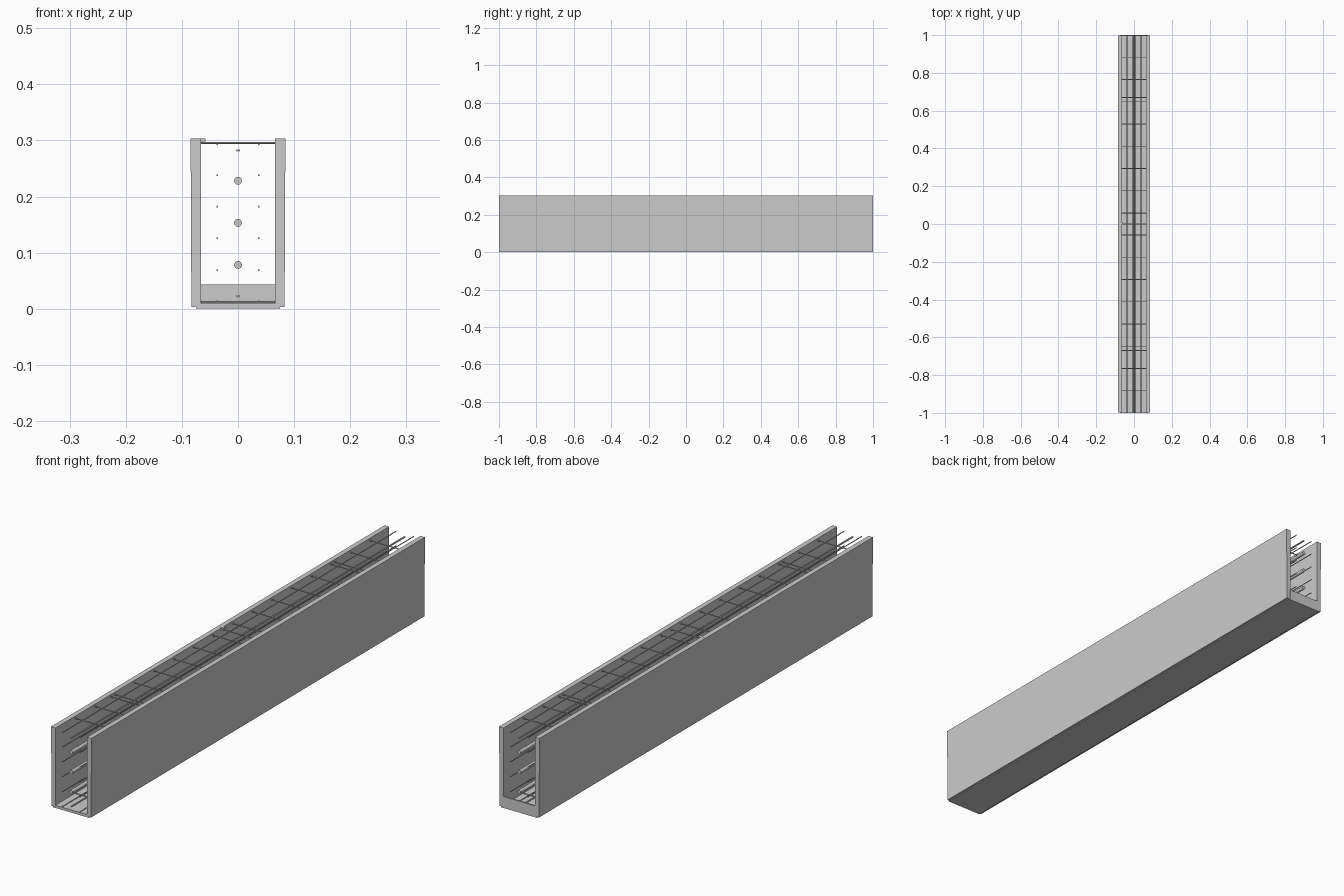
import bpy, math

if "Cube" in bpy.data.objects:
    bpy.data.objects.remove(bpy.data.objects["Cube"])

def box(name, x0, x1, y0, y1, z0, z1):
    bpy.ops.mesh.primitive_cube_add(size=1, location=((x0+x1)/2, (y0+y1)/2, (z0+z1)/2))
    o = bpy.context.object
    o.name = name
    o.scale = (x1-x0, y1-y0, z1-z0)
    return o

def rod(name, x, z, r, sides=8, length=2.0):
    bpy.ops.mesh.primitive_cylinder_add(vertices=sides, radius=r, depth=length,
        location=(x, 0, z), rotation=(math.pi/2, 0, 0))
    o = bpy.context.object
    o.name = name
    bpy.ops.object.shade_smooth_by_angle()
    return o

def extrude_profile(name, pts):
    n = len(pts)
    verts = [(x, y, z) for y in (-0.999, 0.999) for x, z in pts]
    faces = [tuple(range(n)), tuple(range(2*n-1, n-1, -1))]
    faces += [(i, i+n, (i+1) % n + n, (i+1) % n) for i in range(n)]
    if sum(pts[i][0]*pts[(i+1) % n][1] - pts[(i+1) % n][0]*pts[i][1] for i in range(n)) > 0:
        faces = [f if k < 2 else f[::-1] for k, f in enumerate(faces)]
    me = bpy.data.meshes.new(name)
    me.from_pydata(verts, [], faces)
    me.update()
    o = bpy.data.objects.new(name, me)
    bpy.context.collection.objects.link(o)
    # consistent outward normals
    import bmesh
    bm = bmesh.new()
    bm.from_mesh(me)
    bmesh.ops.recalc_face_normals(bm, faces=bm.faces)
    bm.to_mesh(me)
    bm.free()

# side walls, leaning out very slightly
for s, side in ((-1, "left"), (1, "right")):
    extrude_profile(side + "_wall", [(s*0.0665, 0.003), (s*0.0830, 0.003),
                                     (s*0.0845, 0.303), (s*0.0655, 0.303)])

# trough floor, base plate and low end board at the back
box("floor_panel", -0.067, 0.067, -1, 1, 0.003, 0.010)
box("base_plate", -0.075, 0.075, -1, 1, 0.0, 0.0035)
box("end_board", -0.067, 0.067, 0.994, 1, 0.010, 0.043)

# outer longitudinal bars
for x in (-0.037, 0.037):
    for z in (0.013, 0.069, 0.126, 0.182, 0.238, 0.293):
        rod("long_bar", x, z, 0.0017)

# central conduits and paired thin bars
for z in (0.078, 0.153, 0.228):
    rod("conduit", 0, z, 0.007, 16)
for z in (0.022, 0.282):
    for x in (-0.002, 0.002):
        rod("paired_bar", x, z, 0.0018)

# cross ties, top and bottom
ties = [(-1 + 2*i/17) for i in range(1, 17)] + [-0.67, 0.67, 0.0]
for y in ties:
    for z in (0.0115, 0.2955):
        bpy.ops.mesh.primitive_cylinder_add(vertices=8, radius=0.002, depth=0.132,
            location=(0, y, z), rotation=(0, math.pi/2, 0))
        bpy.context.object.name = "cross_tie"
        bpy.ops.object.shade_smooth_by_angle()

# small hook on the left wall
box("hook", -0.075, -0.058, -0.004, 0.01, 0.298, 0.3035)
